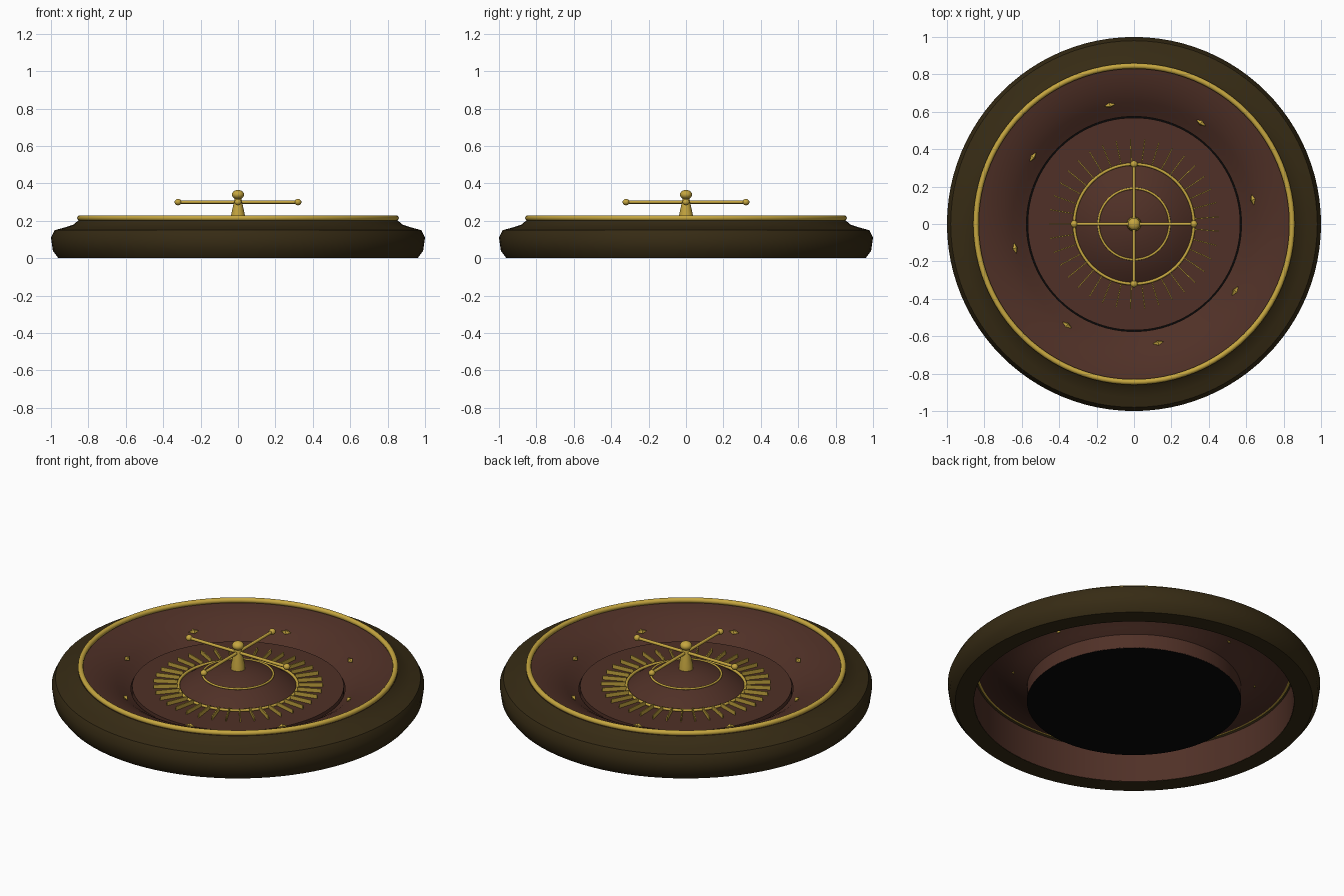
import bpy, bmesh, math
from mathutils import Matrix, Vector

if "Cube" in bpy.data.objects:
    bpy.data.objects.remove(bpy.data.objects["Cube"])


def material(name, rgb):
    m = bpy.data.materials.new(name)
    m.diffuse_color = (*rgb, 1)
    m.use_nodes = True
    m.node_tree.nodes["Principled BSDF"].inputs["Base Color"].default_value = m.diffuse_color
    return m


DARK = material("dark_wood", (0.037, 0.024, 0.007))
BROWN = material("red_brown_wood", (0.080, 0.030, 0.020))
GOLD = material("gold", (0.56, 0.38, 0.05))
BLACK = material("black", (0.002, 0.002, 0.002))


def finish(name, bm, mat, angle=40):
    me = bpy.data.meshes.new(name)
    bm.to_mesh(me)
    bm.free()
    ob = bpy.data.objects.new(name, me)
    bpy.context.collection.objects.link(ob)
    me.materials.append(mat)
    bpy.ops.object.select_all(action='DESELECT')
    ob.select_set(True)
    bpy.context.view_layer.objects.active = ob
    if angle:
        bpy.ops.object.shade_smooth_by_angle(angle=math.radians(angle))
    return ob


def lathe(name, profile, mat, steps=96, angle=40):
    """Spin an (r, z) profile, listed from the outside bottom over the top."""
    bm = bmesh.new()
    vs = [bm.verts.new((r, 0, z)) for r, z in profile]
    es = [bm.edges.new(p) for p in zip(vs, vs[1:])]
    bmesh.ops.spin(bm, geom=vs + es, cent=(0, 0, 0), axis=(0, 0, 1),
                   angle=2 * math.pi, steps=steps)
    bmesh.ops.remove_doubles(bm, verts=bm.verts, dist=1e-5)
    bmesh.ops.recalc_face_normals(bm, faces=bm.faces)
    # open sheets: make the upper faces point up
    if sum(f.normal.z * f.calc_area() for f in bm.faces) < -1e-3:
        bmesh.ops.reverse_faces(bm, faces=bm.faces)
    return finish(name, bm, mat, angle)


def ring(name, radius, tube, z):
    n = 10
    pts = [(radius + tube * math.cos(2 * math.pi * i / n),
            z + tube * math.sin(2 * math.pi * i / n)) for i in range(n + 1)]
    return lathe(name, pts, GOLD, angle=60)


def ball(name, loc, r, squash=1):
    bm = bmesh.new()
    bmesh.ops.create_uvsphere(bm, u_segments=16, v_segments=10, radius=r)
    bmesh.ops.scale(bm, verts=bm.verts, vec=(1, 1, squash))
    bmesh.ops.translate(bm, verts=bm.verts, vec=loc)
    return finish(name, bm, GOLD, 60)


# outer rim
lathe("outer_rim", [(0.86, 0), (0.96, 0), (0.99, 0.04), (1.0, 0.11), (0.98, 0.15),
                    (0.925, 0.165), (0.88, 0.18), (0.85, 0.205)], DARK)

# bowl sheet with its inner skirt, and the track sloping down to the rotor
lathe("bowl_skirt", [(0.859, 0), (0.859, 0.195)], BROWN)
lathe("bowl_track", [(0.859, 0.205), (0.80, 0.195), (0.74, 0.178), (0.69, 0.157),
                     (0.65, 0.135), (0.61, 0.107), (0.575, 0.085)], BROWN)
lathe("bowl_well", [(0.575, 0), (0.575, 0.085)], BROWN)
lathe("base_plate", [(0, 0.0), (0.575, 0.0), (0.575, 0.005), (0, 0.005)], BLACK)

# rotor and its raised centre
lathe("rotor", [(0.568, 0.006), (0.568, 0.10), (0.31, 0.10)], BROWN)
lathe("rotor_dome", [(0.32, 0.095), (0.27, 0.13), (0.19, 0.17), (0.10, 0.197),
                     (0, 0.21)], BROWN)

# gold rings
ring("rim_ring", 0.845, 0.015, 0.215)
ring("pocket_ring", 0.32, 0.008, 0.105)
ring("dome_ring", 0.19, 0.006, 0.172)

# pocket dividers
bm = bmesh.new()
COUNT = 37
for i in range(COUNT):
    m = (Matrix.Rotation(2 * math.pi * (i + 0.5) / COUNT, 4, 'Z')
         @ Matrix.Translation((0.39, 0, 0.11))
         @ Matrix.Diagonal((0.13, 0.006, 0.025, 1)))
    bmesh.ops.create_cube(bm, size=1, matrix=m)
finish("pocket_dividers", bm, GOLD, 0)

# diamond deflectors on the track
bm = bmesh.new()
for i in range(8):
    m = (Matrix.Rotation(math.radians(11.5 + 45 * i), 4, 'Z')
         @ Matrix.Translation((0.648, 0, 0.142)) @ Matrix.Rotation(math.radians(-30), 4, 'Y')
         @ Matrix.Diagonal((0.016, 0.03, 0.014, 1)))
    for s in (1, -1):
        bmesh.ops.create_cone(bm, segments=4, radius1=1, radius2=0, depth=1,
                              matrix=m @ Matrix.Diagonal((1, 1, s, 1))
                              @ Matrix.Translation((0, 0, 0.5)))
bmesh.ops.recalc_face_normals(bm, faces=bm.faces)
finish("deflectors", bm, GOLD, 0)

# spindle with finial
lathe("spindle", [(0.04, 0.195), (0.037, 0.23), (0.022, 0.30), (0.018, 0.325), (0, 0.325)],
      GOLD, steps=24)
ball("finial", (0, 0, 0.34), 0.033, 0.75)

# cross handle with end balls
bm = bmesh.new()
for a in (0, 90):
    m = (Matrix.Translation((0, 0, 0.30)) @ Matrix.Rotation(math.radians(a), 4, 'Z')
         @ Matrix.Rotation(math.pi / 2, 4, 'Y'))
    bmesh.ops.create_cone(bm, cap_ends=True, segments=12, radius1=0.009, radius2=0.009,
                          depth=0.64, matrix=m)
finish("handle_bars", bm, GOLD)
for i in range(4):
    p = Matrix.Rotation(i * math.pi / 2, 3, 'Z') @ Vector((0.32, 0, 0.30))
    ball(f"handle_ball_{i + 1}", p, 0.019, 0.9)
